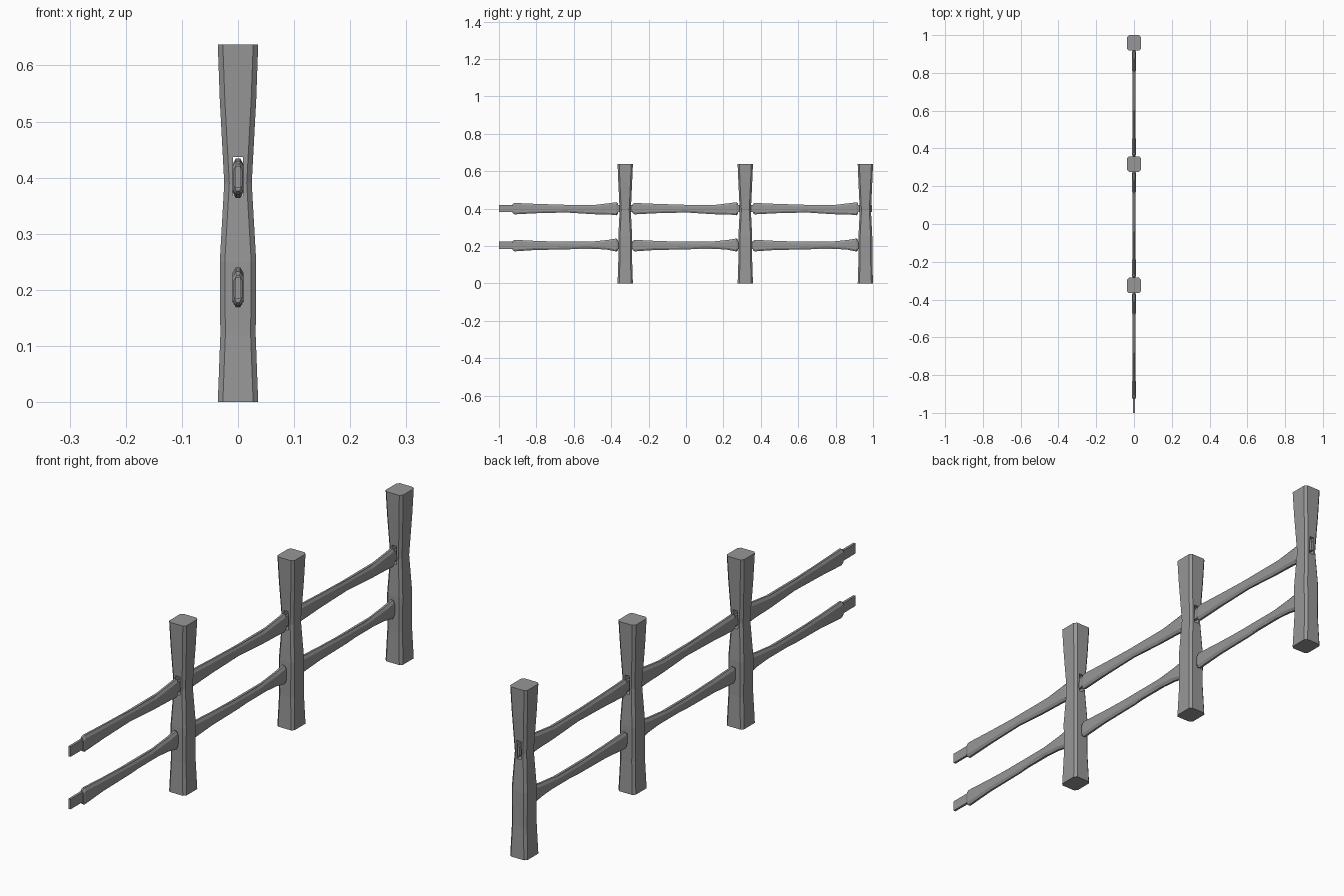
import bpy
import bmesh

cube = bpy.data.objects.get("Cube")
if cube:
    bpy.data.objects.remove(cube, do_unlink=True)

grey = bpy.data.materials.new("weathered grey")
grey.use_nodes = True
colour = (0.31, 0.31, 0.31, 1)
grey.diffuse_color = colour
grey.node_tree.nodes["Principled BSDF"].inputs["Base Color"].default_value = colour

SPACING = 0.642
POST_Y = 0.959


def octagon(hw, hh, cw, ch):
    """Rectangle outline with its four corners cut off."""
    return [(hw, hh - ch), (hw - cw, hh), (cw - hw, hh), (-hw, hh - ch),
            (-hw, ch - hh), (cw - hw, -hh), (hw - cw, -hh), (hw, ch - hh)]


def loft(name, rings):
    """Skin a list of matching rings and cap both ends."""
    bm = bmesh.new()
    loops = [[bm.verts.new(p) for p in ring] for ring in rings]
    for a, b in zip(loops, loops[1:]):
        for i in range(len(a)):
            j = (i + 1) % len(a)
            bm.faces.new((a[i], a[j], b[j], b[i]))
    bm.faces.new(loops[0])
    bm.faces.new(loops[-1])
    bmesh.ops.recalc_face_normals(bm, faces=bm.faces)
    mesh = bpy.data.meshes.new(name)
    bm.to_mesh(mesh)
    bm.free()
    mesh.materials.append(grey)
    obj = bpy.data.objects.new(name, mesh)
    bpy.context.collection.objects.link(obj)
    return obj


def box(name, x, y0, y1, z0, z1):
    return loft(name, [[(-x, y, z0), (x, y, z0), (x, y, z1), (-x, y, z1)]
                       for y in (y0, y1)])


# Post: height, half width, half depth
post_profile = [(0, 0.036, 0.041), (0.12, 0.0315, 0.037), (0.25, 0.0325, 0.037),
                (0.39, 0.0245, 0.030), (0.54, 0.0325, 0.037), (0.637, 0.036, 0.041)]


def make_post(index, y):
    post = loft(f"post_{index}", [
        [(px, py, z) for px, py in octagon(hw, hd, 0.009, 0.009)]
        for z, hw, hd in post_profile])
    # Slot through the waist for the upper rail
    cutter = box("slot_cutter", 0.009, -0.1, 0.1, 0.368, 0.437)
    cutter.hide_render = True
    mod = post.modifiers.new("slot", "BOOLEAN")
    mod.operation = "DIFFERENCE"
    mod.solver = "EXACT"
    mod.object = cutter
    graph = bpy.context.evaluated_depsgraph_get()
    cut = bpy.data.meshes.new_from_object(post.evaluated_get(graph))
    post.modifiers.clear()
    post.data = cut
    bpy.data.objects.remove(cutter, do_unlink=True)
    post.location.y = y


# Rail bodies: distance along, bottom, top, half thickness
upper_rail = [(0.073, 0.376, 0.424, 0.007), (0.083, 0.369, 0.430, 0.010),
              (0.20, 0.375, 0.425, 0.009), (0.36, 0.379, 0.420, 0.008),
              (0.50, 0.370, 0.418, 0.009), (0.60, 0.367, 0.430, 0.010),
              (0.628, 0.364, 0.434, 0.010), (0.636, 0.372, 0.428, 0.007)]
lower_rail = [(0.073, 0.178, 0.226, 0.007), (0.083, 0.171, 0.233, 0.010),
              (0.20, 0.179, 0.227, 0.009), (0.36, 0.181, 0.222, 0.008),
              (0.47, 0.188, 0.221, 0.008), (0.58, 0.180, 0.232, 0.010),
              (0.628, 0.170, 0.240, 0.010), (0.636, 0.177, 0.232, 0.007)]


def make_rail(name, profile, tenon_z, y):
    body = loft(name, [
        [(px, s, (lo + hi) / 2 + pz)
         for px, pz in octagon(t, (hi - lo) / 2, t * 0.6, 0.010)]
        for s, lo, hi, t in profile])
    tenon = box(name + "_tenon", 0.0045, 0, 0.71, tenon_z - 0.019, tenon_z + 0.019)
    body.location.y = tenon.location.y = y


for i in range(3):
    make_post(i + 1, POST_Y - SPACING * i)
    start = -1 + SPACING * i
    make_rail(f"upper_rail_{i + 1}", upper_rail, 0.401, start)
    make_rail(f"lower_rail_{i + 1}", lower_rail, 0.204, start)
